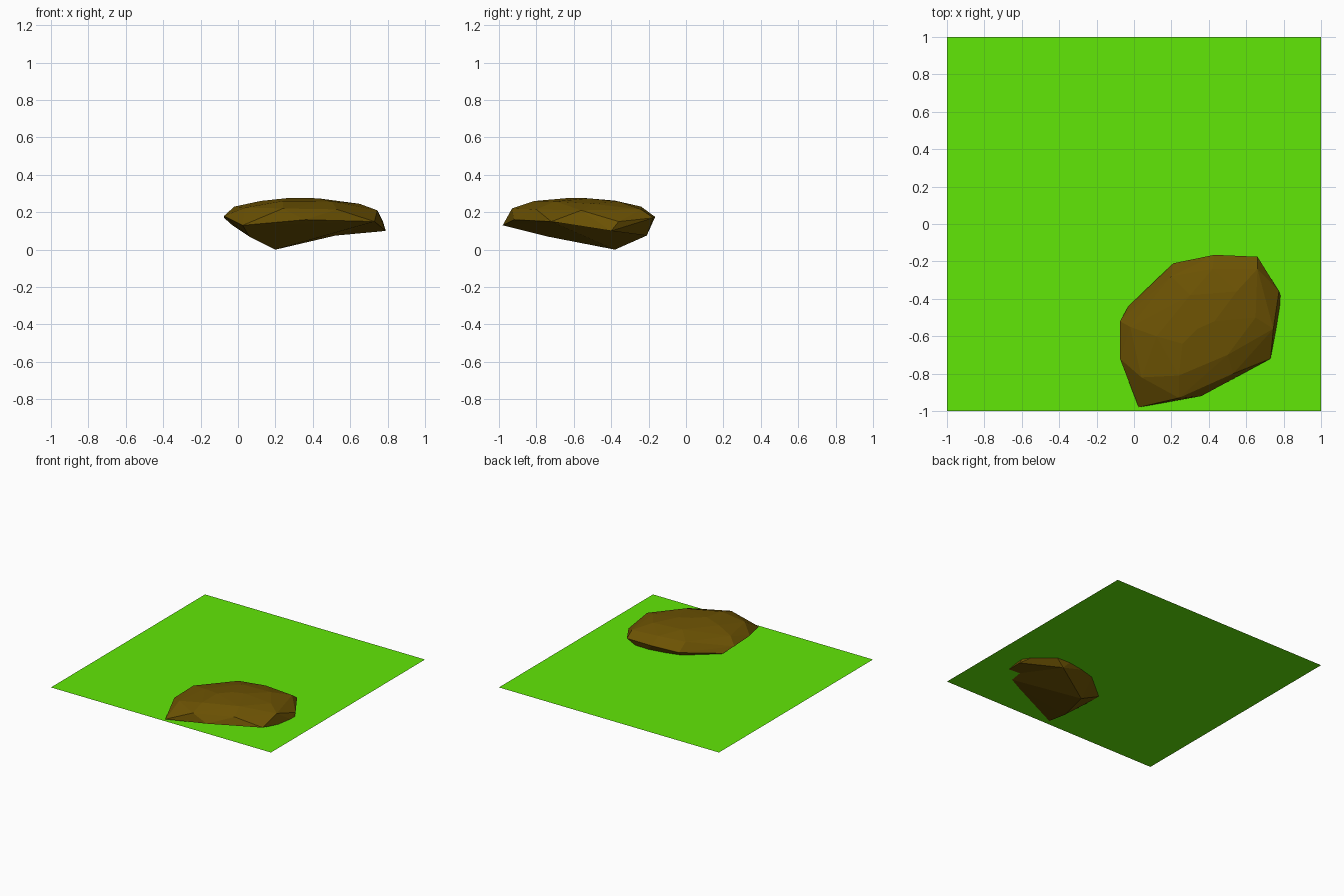
import bpy, bmesh

if "Cube" in bpy.data.objects:
    bpy.data.objects.remove(bpy.data.objects["Cube"])


def material(name, rgb):
    m = bpy.data.materials.new(name)
    m.diffuse_color = (*rgb, 1)
    m.use_nodes = True
    m.node_tree.nodes["Principled BSDF"].inputs["Base Color"].default_value = m.diffuse_color
    return m


def add_object(name, bm, mat, z=0):
    mesh = bpy.data.meshes.new(name)
    bm.to_mesh(mesh)
    bm.free()
    mesh.materials.append(mat)
    obj = bpy.data.objects.new(name, mesh)
    obj.location.z = z
    bpy.context.collection.objects.link(obj)
    return obj


# Flat square of grass, cutting through the boulder so its base is buried
bm = bmesh.new()
bmesh.ops.create_grid(bm, x_segments=1, y_segments=1, size=1)
add_object("grass", bm, material("grass_green", (0.12, 0.80, 0.002)), z=0.125)

# Faceted boulder: hull around its corner points, from the base upwards
base = [(0.20, -0.38, 0.0), (0.06, -0.74, 0.07), (0.52, -0.21, 0.075)]
rim = [(0.025, -0.98, 0.13), (0.36, -0.92, 0.16), (0.73, -0.72, 0.15),
       (0.79, -0.40, 0.10), (0.775, -0.36, 0.15), (0.66, -0.175, 0.17),
       (0.43, -0.165, 0.175), (0.21, -0.21, 0.16), (-0.03, -0.44, 0.13),
       (-0.075, -0.52, 0.17), (-0.075, -0.72, 0.18)]
shoulder = [(0.24, -0.93, 0.22), (0.53, -0.80, 0.215), (0.745, -0.56, 0.21),
            (0.66, -0.24, 0.215), (0.42, -0.24, 0.23), (0.20, -0.28, 0.225),
            (-0.02, -0.55, 0.23), (0.04, -0.82, 0.225)]
crown = [(0.24, -0.81, 0.26), (0.50, -0.70, 0.258), (0.65, -0.50, 0.245),
         (0.55, -0.36, 0.257), (0.30, -0.38, 0.262), (0.12, -0.60, 0.26),
         (0.26, -0.64, 0.275), (0.34, -0.56, 0.277), (0.43, -0.52, 0.274)]
bm = bmesh.new()
verts = [bm.verts.new(p) for p in base + rim + shoulder + crown]
bmesh.ops.convex_hull(bm, input=bm.verts[:])

# Turn one underside edge to leave a shallow hollow
for e in bm.edges[:]:
    if set(e.verts) == {verts[0], verts[6]}:
        bmesh.utils.edge_rotate(e, True)
        break
bmesh.ops.delete(bm, geom=[v for v in bm.verts if not v.link_faces], context='VERTS')
bmesh.ops.recalc_face_normals(bm, faces=bm.faces[:])
add_object("boulder", bm, material("earth_brown", (0.15, 0.085, 0.001)))
